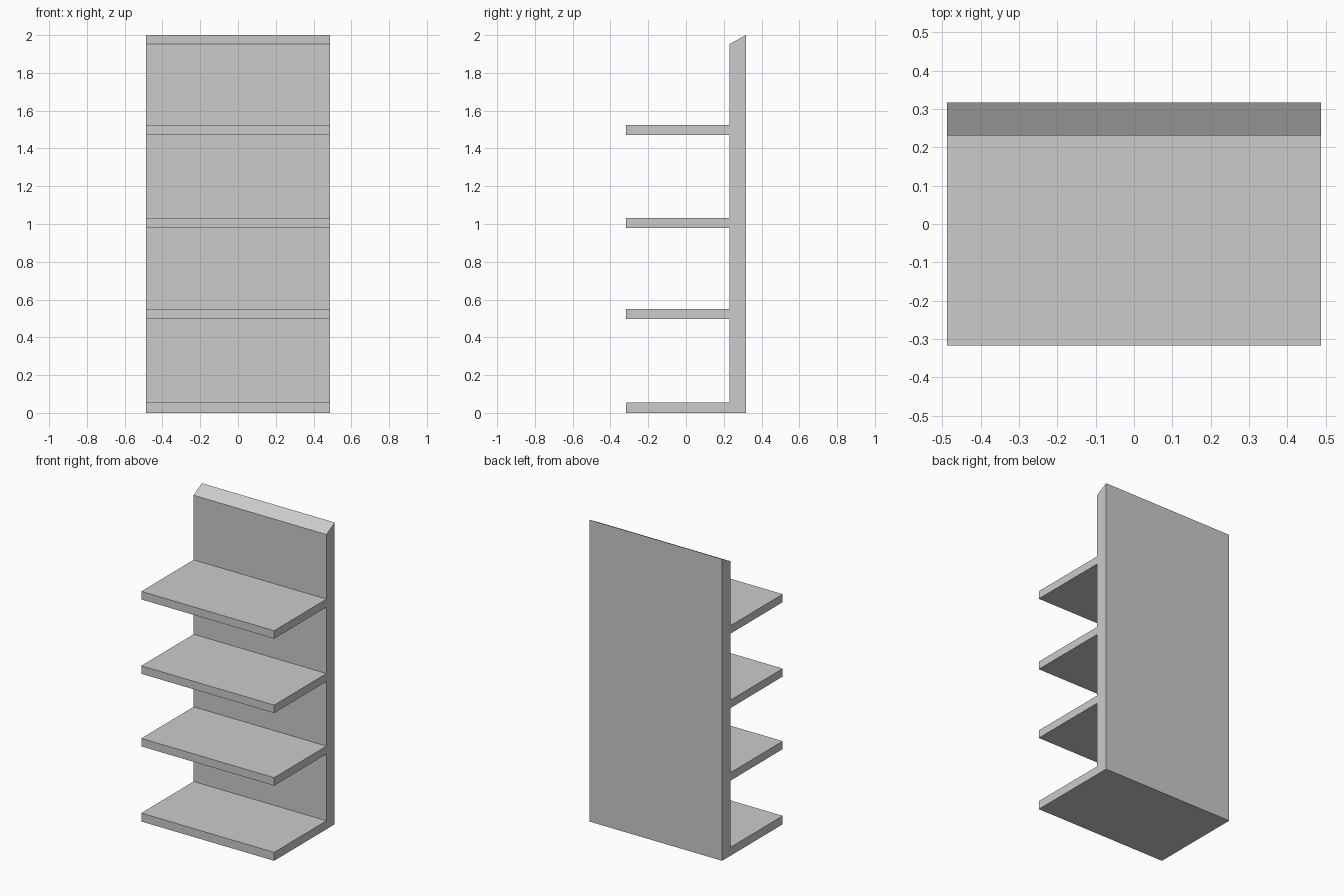
import bpy
import bmesh

if "Cube" in bpy.data.objects:
    bpy.data.objects.remove(bpy.data.objects["Cube"])

HALF_W = 0.487
FRONT, PANEL, BACK = -0.317, 0.231, 0.317
SHELVES = [(0.0, 0.056), (0.498, 0.551), (0.979, 1.032), (1.472, 1.525)]  # bottom, top


def extrude_profile(name, profile):
    """Extrude a closed (y, z) side profile across the full width."""
    bm = bmesh.new()
    face = bm.faces.new([bm.verts.new((-HALF_W, y, z)) for y, z in profile])
    result = bmesh.ops.extrude_face_region(bm, geom=[face])
    moved = [g for g in result["geom"] if isinstance(g, bmesh.types.BMVert)]
    bmesh.ops.translate(bm, verts=moved, vec=(2 * HALF_W, 0, 0))
    bmesh.ops.recalc_face_normals(bm, faces=bm.faces)
    mesh = bpy.data.meshes.new(name)
    bm.to_mesh(mesh)
    bm.free()
    obj = bpy.data.objects.new(name, mesh)
    bpy.context.collection.objects.link(obj)
    return obj


# Comb-shaped side profile: back panel with sloped top, one tooth per shelf
profile = [(BACK, 2.0), (BACK, 0.0)]
for bottom, top in SHELVES:
    if bottom > 0:
        profile.append((PANEL, bottom))
    profile += [(FRONT, bottom), (FRONT, top), (PANEL, top)]
profile.append((PANEL, 1.953))

# One-piece shelf unit
extrude_profile("shelf_unit", profile)
